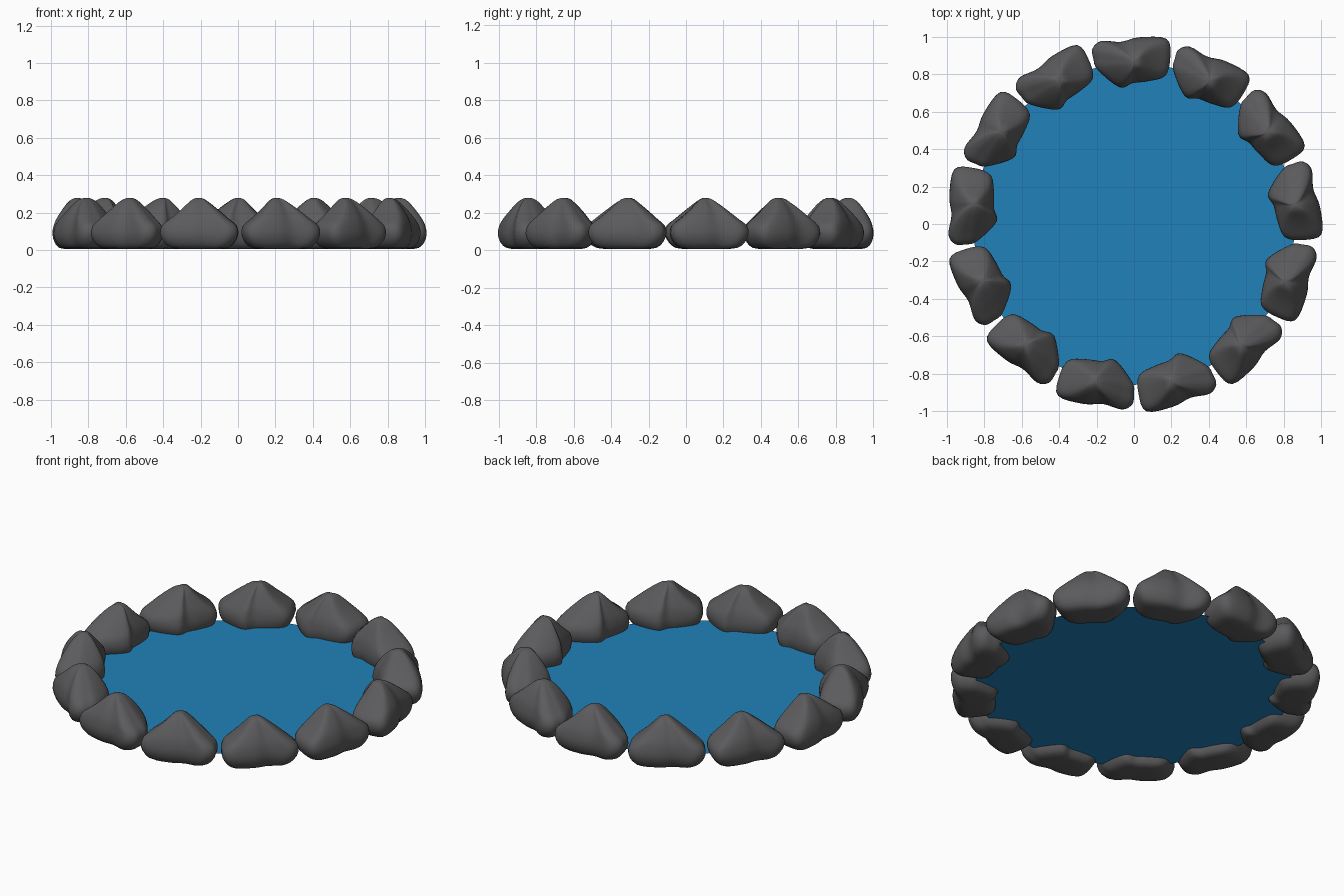
import bpy, math

if "Cube" in bpy.data.objects:
    bpy.data.objects.remove(bpy.data.objects["Cube"])

def material(name, rgb):
    m = bpy.data.materials.new(name)
    m.diffuse_color = (*rgb, 1)
    m.use_nodes = True
    m.node_tree.nodes["Principled BSDF"].inputs["Base Color"].default_value = m.diffuse_color
    return m

stone = material("dark grey stone", (0.105, 0.105, 0.11))
blue = material("water blue", (0.015, 0.22, 0.49))

COUNT, RADIUS = 13, 0.865

# Rock footprint: u along the ring, v outward
OUTLINE = [(-.212, .075), (-.165, .115), (-.06, .11), (.04, .133), (.185, .122),
           (.203, .02), (.175, -.075), (.08, -.103), (0, -.112), (-.07, -.133),
           (-.185, -.04), (-.208, .02)]
# Rock layers: height, scale along u, scale along v, shift of centre u, v
LAYERS = [(.005, .40, .40, 0, 0), (.012, .72, .72, 0, 0), (.04, .90, .91, 0, 0),
          (.085, 1, 1, 0, 0), (.13, .96, .95, 0, 0), (.165, .76, .86, 0, 0),
          (.205, .53, .68, 0, 0), (.245, .31, .46, .005, 0), (.27, .16, .26, .01, 0),
          (.279, .05, .08, .01, 0)]

def catmull(a, b, c, d, t):
    return tuple(.5 * (2 * q + (r - p) * t + (2 * p - 5 * q + 4 * r - s) * t * t
                       + (3 * q - p - 3 * r + s) * t ** 3)
                 for p, q, r, s in zip(a, b, c, d))

def smooth(points, steps, closed):
    n = len(points)
    pick = (lambda i: points[i % n]) if closed else (lambda i: points[min(max(i, 0), n - 1)])
    out = [catmull(pick(i - 1), pick(i), pick(i + 1), pick(i + 2), k / steps)
           for i in range(n if closed else n - 1) for k in range(steps)]
    return out if closed else out + [points[-1]]

def rock_mesh():
    ring = smooth(OUTLINE, 4, True)
    rows = smooth(LAYERS, 2, False)
    n = len(ring)
    verts = [(u * su + du, v * sv + dv, z)
             for z, su, sv, du, dv in rows for u, v in ring]
    faces = [(r * n + i, r * n + (i + 1) % n, (r + 1) * n + (i + 1) % n, (r + 1) * n + i)
             for r in range(len(rows) - 1) for i in range(n)]
    # the footprint runs clockwise, so flip the walls outward
    faces = [f[::-1] for f in faces]
    faces.append(tuple(range(n)))
    faces.append(tuple(reversed(range((len(rows) - 1) * n, len(rows) * n))))
    me = bpy.data.meshes.new("rock")
    me.from_pydata(verts, [], faces)
    me.polygons.foreach_set("use_smooth", [True] * len(me.polygons))
    me.materials.append(stone)
    return me

# Ring of rocks
mesh = rock_mesh()
for i in range(COUNT):
    a = math.radians(90.6) - i * math.tau / COUNT
    ob = bpy.data.objects.new(f"rock_{i + 1}", mesh)
    ob.location = (RADIUS * math.cos(a), RADIUS * math.sin(a), 0)
    ob.rotation_euler.z = a - math.pi / 2
    bpy.context.collection.objects.link(ob)

# Water surface
bpy.ops.mesh.primitive_circle_add(vertices=64, radius=0.86, fill_type='NGON', location=(0, 0, 0.05))
water = bpy.context.object
water.name = "water"
water.data.materials.append(blue)
